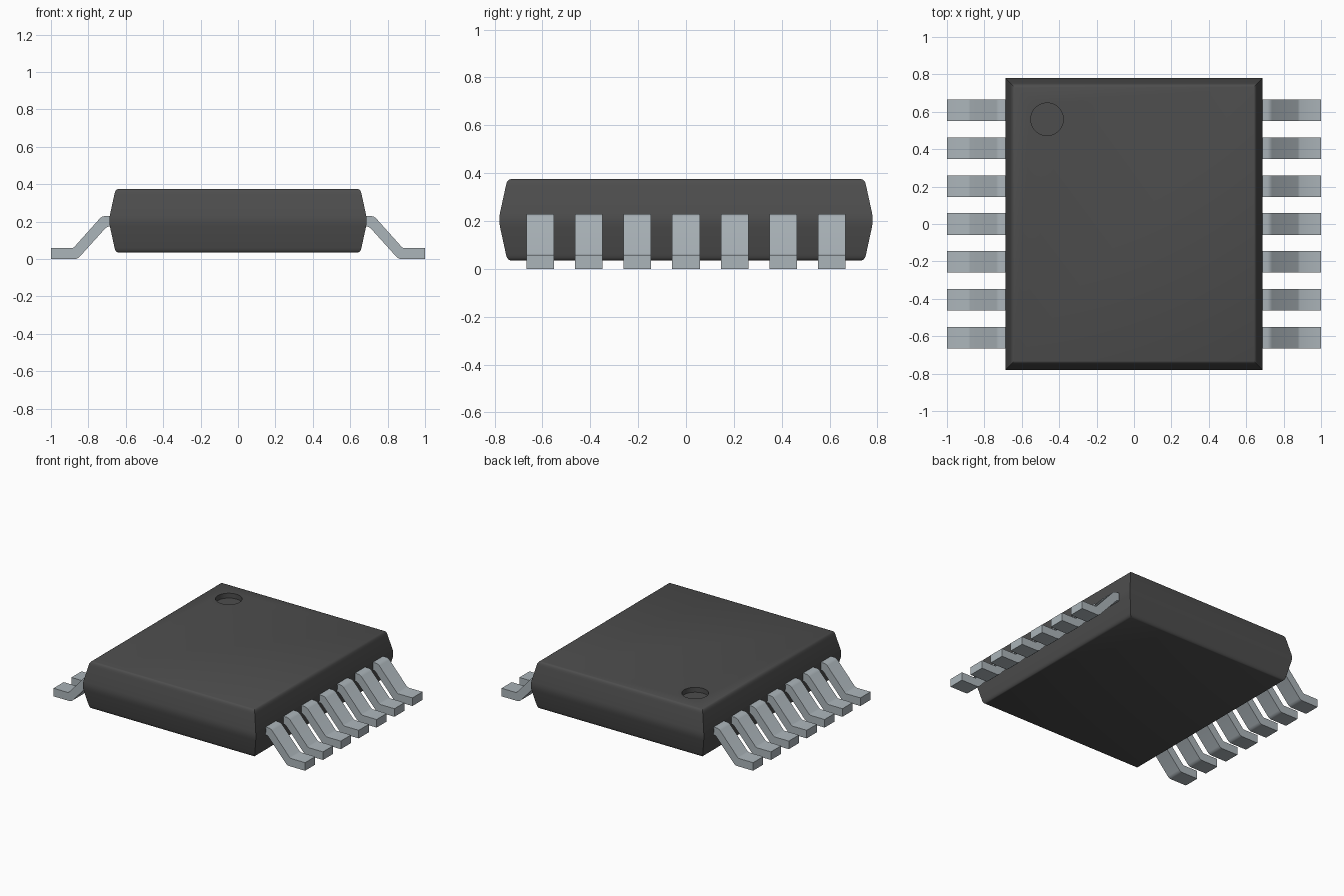
import bpy, bmesh, math

cube = bpy.data.objects.get("Cube")
if cube:
    bpy.data.objects.remove(cube, do_unlink=True)


def material(name, rgb):
    m = bpy.data.materials.new(name)
    m.use_nodes = True
    m.diffuse_color = (*rgb, 1)
    m.node_tree.nodes["Principled BSDF"].inputs["Base Color"].default_value = (*rgb, 1)
    return m


def finish(bm, name, mat):
    bmesh.ops.recalc_face_normals(bm, faces=bm.faces)
    me = bpy.data.meshes.new(name)
    bm.to_mesh(me)
    bm.free()
    me.materials.append(mat)
    ob = bpy.data.objects.new(name, me)
    bpy.context.collection.objects.link(ob)
    return ob


def smooth(ob, angle):
    bpy.ops.object.select_all(action="DESELECT")
    ob.select_set(True)
    bpy.context.view_layer.objects.active = ob
    bpy.ops.object.shade_smooth_by_angle(angle=math.radians(angle))


black = material("black plastic", (0.075, 0.075, 0.075))
metal = material("tinned metal", (0.41, 0.46, 0.49))

# Package body: stacked rectangular rings, widest at mid height
HX, HY, MID = 0.688, 0.78, 0.205
upper = [(0.01, 0.0), (0.03, 0.003), (0.145, 0.028), (0.158, 0.032),
         (0.166, 0.038), (0.17, 0.047)]             # height from middle, inset
layers = [(-h, i) for h, i in reversed(upper)] + upper
bm = bmesh.new()
rings = []
for h, inset in layers:
    x, y = HX - inset, HY - inset
    rings.append([bm.verts.new((sx * x, sy * y, MID + h))
                  for sx, sy in ((-1, -1), (1, -1), (1, 1), (-1, 1))])
for a, b in zip(rings, rings[1:]):
    for k in range(4):
        n = (k + 1) % 4
        bm.faces.new((a[k], a[n], b[n], b[k]))
bm.faces.new(rings[0])
bm.faces.new(rings[-1])
body = finish(bm, "package_body", black)

# Round pin-one dimple cut into the top
bm = bmesh.new()
bmesh.ops.create_cone(bm, cap_ends=True, segments=48, radius1=0.087,
                      radius2=0.087, depth=0.1)
bmesh.ops.translate(bm, verts=bm.verts, vec=(-0.465, 0.56, MID + 0.17 + 0.015))
cutter = finish(bm, "dimple_cutter", black)
cutter.hide_render = True
cut = body.modifiers.new("dimple", "BOOLEAN")
cut.operation = "DIFFERENCE"
cut.solver = "EXACT"
cut.object = cutter
bpy.context.view_layer.objects.active = body
bpy.ops.object.modifier_apply(modifier=cut.name)
bpy.data.objects.remove(cutter, do_unlink=True)
smooth(body, 30)

# Gull-wing leads: side profile extruded along y, seven on each side
profile = [(0.64, 0.23), (0.712, 0.23), (0.726, 0.227), (0.738, 0.218),
           (0.876, 0.064), (0.887, 0.058), (1.0, 0.058), (1.0, 0.0),
           (0.872, 0.0), (0.859, 0.003), (0.847, 0.012),
           (0.707, 0.167), (0.696, 0.173), (0.64, 0.173)]
WIDTH, PITCH = 0.115, 0.203
for side, label in ((1, "left"), (-1, "right")):
    for i in range(7):
        y = (i - 3) * PITCH
        bm = bmesh.new()
        face = bm.faces.new([bm.verts.new((side * x, y - WIDTH / 2, z))
                             for x, z in profile])
        ext = bmesh.ops.extrude_face_region(bm, geom=[face])
        bmesh.ops.translate(bm, vec=(0, WIDTH, 0), verts=[
            v for v in ext["geom"] if isinstance(v, bmesh.types.BMVert)])
        smooth(finish(bm, f"{label}_lead_{i + 1}", metal), 35)
